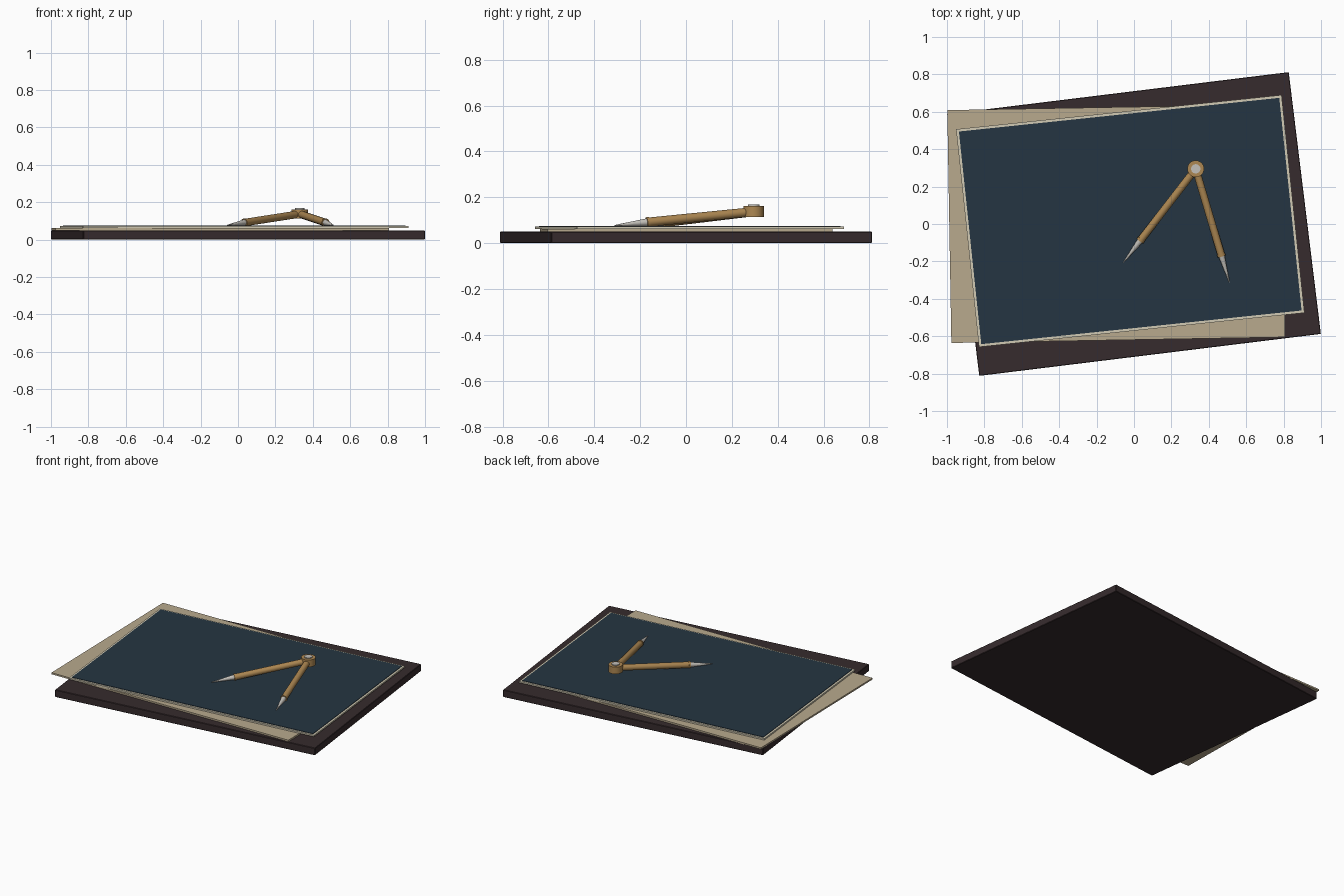
import bpy
from math import radians
from mathutils import Vector

cube = bpy.data.objects.get("Cube")
if cube:
    bpy.data.objects.remove(cube, do_unlink=True)


def material(name, color):
    m = bpy.data.materials.new(name)
    m.use_nodes = True
    m.diffuse_color = (*color, 1)
    m.node_tree.nodes["Principled BSDF"].inputs["Base Color"].default_value = (*color, 1)
    return m


dark_wood = material("dark_wood", (0.037, 0.024, 0.026))
tan_paper = material("tan_paper", (0.48, 0.40, 0.27))
cream = material("cream", (0.65, 0.60, 0.46))
navy = material("navy", (0.018, 0.036, 0.054))
brass = material("brass", (0.42, 0.245, 0.085))
steel = material("steel", (0.55, 0.53, 0.49))


def slab(name, size, center, bottom, top, angle, mat, bevel=0):
    """Flat rectangular sheet turned about z."""
    bpy.ops.mesh.primitive_cube_add(size=1, location=(*center, (bottom + top) / 2),
                                    rotation=(0, 0, radians(angle)))
    ob = bpy.context.object
    ob.name = name
    ob.scale = (*size, top - bottom)
    bpy.ops.object.transform_apply(location=False, rotation=False, scale=True)
    ob.data.materials.append(mat)
    if bevel:
        mod = ob.modifiers.new("soft_edges", "BEVEL")
        mod.width = bevel
        mod.segments = 1
    return ob


def rod(name, start, end, r1, r2, mat, sides=16):
    """Round or tapered bar between two points."""
    start, end = Vector(start), Vector(end)
    axis = end - start
    bpy.ops.mesh.primitive_cone_add(vertices=sides, radius1=r1, radius2=r2,
                                    depth=axis.length, location=(start + end) / 2)
    ob = bpy.context.object
    ob.name = name
    ob.rotation_euler = axis.to_track_quat("Z", "Y").to_euler()
    ob.data.materials.append(mat)
    bpy.ops.object.shade_smooth_by_angle(angle=radians(35))
    return ob


# Board and the sheets stacked on it
slab("drawing_board", (1.84, 1.41), (0, 0), 0, 0.05, 7, dark_wood, 0.003)
slab("under_sheet", (1.785, 1.245), (-0.095, 0.002), 0.05, 0.061, 1, tan_paper)
slab("plan_sheet", (1.75, 1.171), (-0.02, 0.016), 0.062, 0.072, 6, cream)
slab("plan_field", (1.722, 1.143), (-0.02, 0.016), 0.071, 0.075, 6, navy)

# Divider hinge with its raised pin
hx, hy = 0.33, 0.295
rod("hinge", (hx, hy, 0.114), (hx, hy, 0.162), 0.045, 0.045, brass, 24)
rod("hinge_pin", (hx, hy, 0.16), (hx, hy, 0.168), 0.025, 0.025, steel, 24)

# Two legs, each a brass shaft, collar and steel point
pivot = Vector((hx, hy, 0.137))
for side, tip in (("right", (-0.057, -0.206, 0.077)), ("left", (0.51, -0.312, 0.077))):
    def along(t):
        return pivot.lerp(Vector(tip), t)
    rod(side + "_leg", along(0.02), along(0.765), 0.02, 0.02, brass)
    rod(side + "_collar", along(0.75), along(0.77), 0.022, 0.022, brass)
    rod(side + "_point", along(0.765), along(1), 0.017, 0.002, steel)
